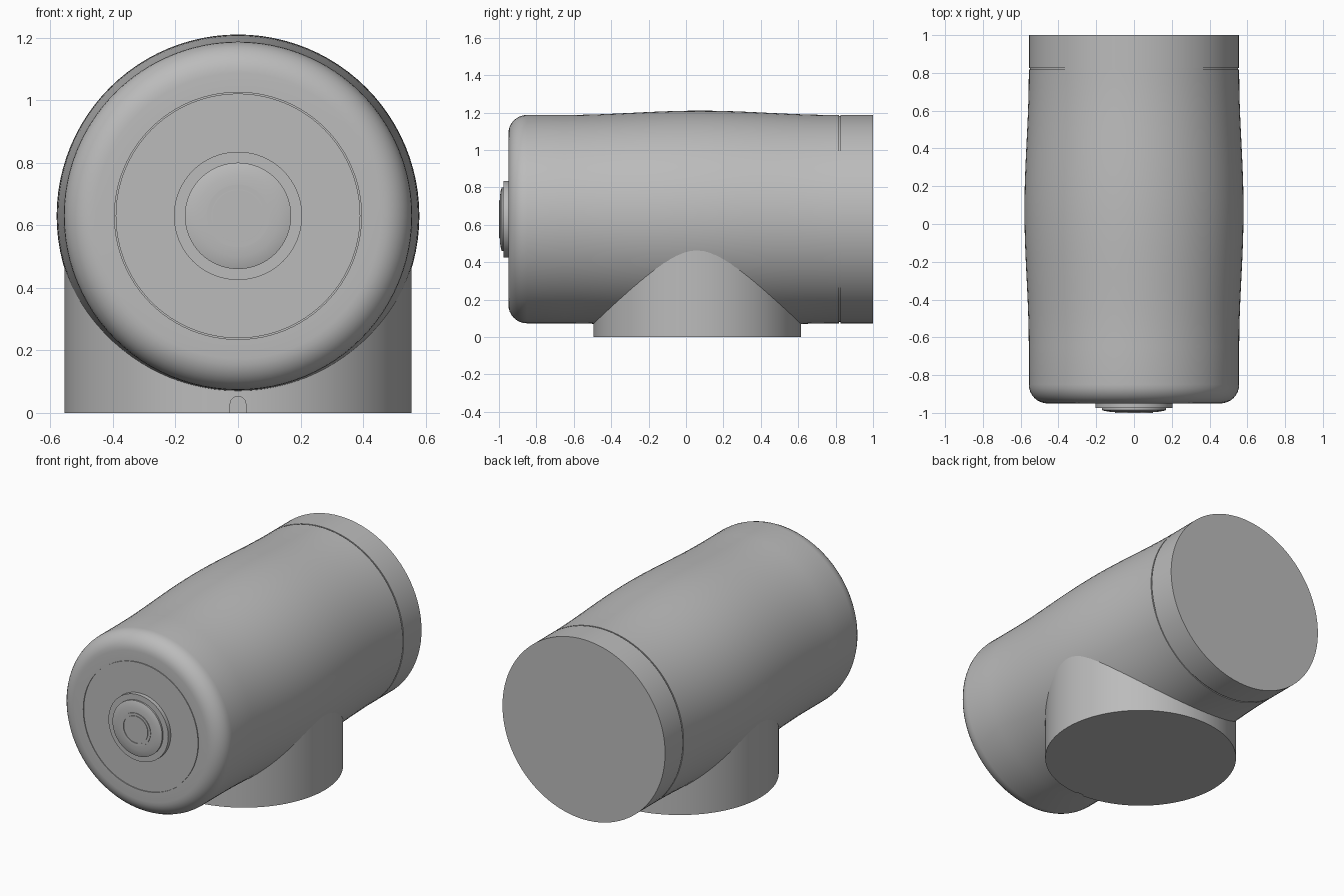
import bpy, bmesh
from math import sin, cos, pi, radians
from mathutils import Matrix

cube = bpy.data.objects.get("Cube")
if cube:
    bpy.data.objects.remove(cube)

AXIS_Z = 0.63     # height of the barrel axis
R_END = 0.557     # barrel radius at its ends
R_MID = 0.58      # barrel radius at its middle
BASE_Y = 0.06     # centre of the foot

grey = bpy.data.materials.new("plain grey")
grey.use_nodes = True
colour = (0.5, 0.5, 0.5, 1)
grey.diffuse_color = colour
grey.node_tree.nodes["Principled BSDF"].inputs["Base Color"].default_value = colour


def finish(name, bm):
    bmesh.ops.recalc_face_normals(bm, faces=bm.faces)
    mesh = bpy.data.meshes.new(name)
    bm.to_mesh(mesh)
    bm.free()
    ob = bpy.data.objects.new(name, mesh)
    bpy.context.collection.objects.link(ob)
    mesh.materials.append(grey)
    return ob


def smooth(ob):
    bpy.ops.object.select_all(action='DESELECT')
    ob.select_set(True)
    bpy.context.view_layer.objects.active = ob
    bpy.ops.object.shade_smooth_by_angle(angle=radians(30))


def lathe(name, profile, steps=96):
    """Revolve (radius, y) points about the barrel axis and cap both ends."""
    bm = bmesh.new()
    rings = [[bm.verts.new((r * cos(2 * pi * i / steps), y,
                            AXIS_Z + r * sin(2 * pi * i / steps)))
              for i in range(steps)] for r, y in profile]
    for a, b in zip(rings, rings[1:]):
        for i in range(steps):
            j = (i + 1) % steps
            bm.faces.new((a[i], a[j], b[j], b[i]))
    bm.faces.new(rings[0])
    bm.faces.new(rings[-1])
    ob = finish(name, bm)
    smooth(ob)
    return ob


# Barrel: grooved front disc, rounded front rim, gentle bulge
FRONT, FILLET = -0.95, 0.1
barrel = [(0.391, FRONT), (0.391, FRONT + 0.006), (0.395, FRONT + 0.006), (0.395, FRONT)]
for k in range(9):
    a = k * pi / 16
    barrel.append((R_END - FILLET + FILLET * sin(a), FRONT + FILLET - FILLET * cos(a)))
START, END = -0.65, 0.8
for k in range(25):
    t = k / 24
    barrel.append((R_END + (R_MID - R_END) * sin(pi * t) ** 2, START + (END - START) * t))
barrel.append((R_END, 0.818))
barrel.append((R_END - 0.006, 0.818))
barrel.append((R_END - 0.006, 0.826))
lathe("barrel", barrel)

# Rear cap, separated from the barrel by a narrow seam
lathe("rear_cap", [(R_END - 0.006, 0.82), (R_END - 0.006, 0.826),
                   (R_END, 0.826), (R_END, 1.0)])

# Front button: flange, raised dome and ringed centre
lathe("button_flange", [(0.205, FRONT + 0.01), (0.205, -0.975)])
lathe("button_dome", [(0.17, -0.97), (0.17, -0.985), (0.155, -0.99),
                      (0.13, -0.994), (0.1, -0.996)])
lathe("button_ring", [(0.1, -0.99), (0.1, -1.0), (0.085, -1.0), (0.085, -0.993)])
lathe("button_centre", [(0.082, -0.99), (0.082, -1.0)])

# Foot: upright cylinder merging into the barrel
bm = bmesh.new()
bmesh.ops.create_cone(bm, cap_ends=True, segments=96, radius1=0.555, radius2=0.555,
                      depth=0.58, matrix=Matrix.Translation((0, BASE_Y, 0.29)))
foot = finish("foot", bm)

# Small arched notch in the front of the foot
bm = bmesh.new()
arch = [(-0.025, -0.02)] + [(-0.025 * cos(pi * k / 12), 0.028 + 0.025 * sin(pi * k / 12))
                            for k in range(13)] + [(0.025, -0.02)]
face = bm.faces.new([bm.verts.new((x, BASE_Y - 0.6, z)) for x, z in arch])
grown = bmesh.ops.extrude_face_region(bm, geom=[face])["geom"]
bmesh.ops.translate(bm, vec=(0, 0.055, 0),
                    verts=[v for v in grown if isinstance(v, bmesh.types.BMVert)])
cutter = finish("notch_cutter", bm)
cutter.hide_render = True
cutter.hide_viewport = True
cutter.display_type = 'WIRE'
cut = foot.modifiers.new("notch", 'BOOLEAN')
cut.object = cutter
cut.operation = 'DIFFERENCE'
cut.solver = 'EXACT'
smooth(foot)
